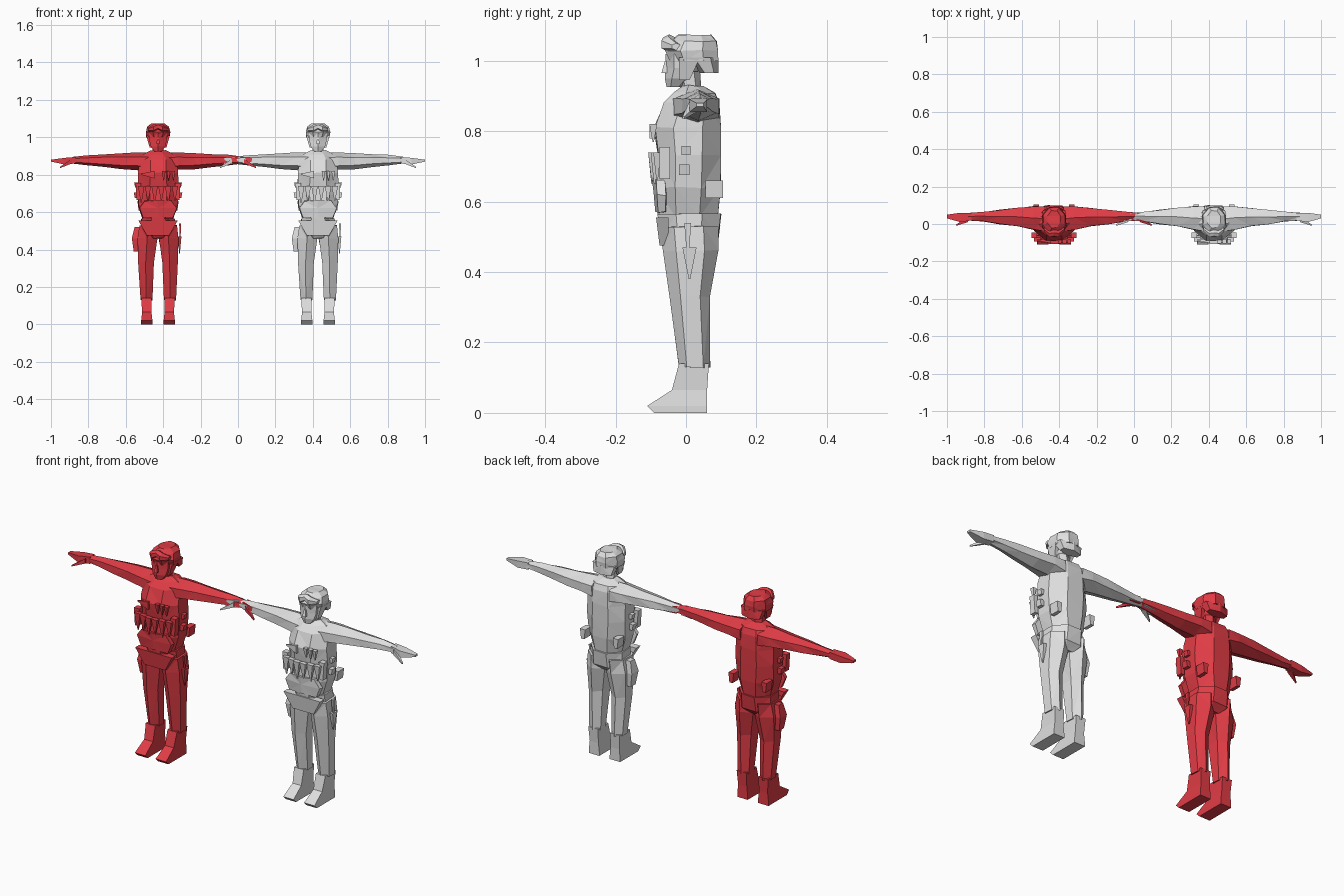
import bpy, bmesh, math, random
from mathutils import Vector

cube = bpy.data.objects.get("Cube")
if cube:
    bpy.data.objects.remove(cube, do_unlink=True)

CM = 0.01          # all part sizes below are in hundredths of a unit
SPACING = 0.4275   # each figure stands this far from the centre


def make_material(name, colour):
    mat = bpy.data.materials.new(name)
    mat.use_nodes = True
    mat.diffuse_color = colour
    mat.node_tree.nodes["Principled BSDF"].inputs["Base Color"].default_value = colour
    return mat


def place(axis, along, a, b):
    """Turn a distance along the axis and two cross coordinates into a point."""
    if axis == "X":
        return Vector((along, a, b))
    if axis == "Y":
        return Vector((a, along, b))
    return Vector((a, b, along))


class Figure:
    def __init__(self, label, centre_x, material):
        self.label, self.centre_x, self.material = label, centre_x, material
        self.rng = random.Random(7)

    def loft(self, name, axis, rings, sides=6, side=1, rough=0.0):
        """Skin many-sided rings; a ring is (along, a_min, a_max, b_min, b_max)."""
        turn = math.pi / sides
        angles = [turn + 2 * turn * i for i in range(sides)]
        widest = max(abs(math.cos(t)) for t in angles)
        tallest = max(abs(math.sin(t)) for t in angles)
        bm = bmesh.new()
        loops = []
        for along, a0, a1, b0, b1 in rings:
            loop = []
            for t in angles:
                a = (a0 + a1) / 2 + (a1 - a0) / 2 * math.cos(t) / widest
                b = (b0 + b1) / 2 + (b1 - b0) / 2 * math.sin(t) / tallest
                p = place(axis, along, a, b)
                p += Vector([self.rng.uniform(-rough, rough) for _ in range(3)])
                p.x *= side
                loop.append(bm.verts.new(p * CM))
            loops.append(loop)
        for low, high in zip(loops, loops[1:]):
            for i in range(sides):
                j = (i + 1) % sides
                bm.faces.new((low[i], low[j], high[j], high[i]))
        bm.faces.new(loops[0])
        bm.faces.new(loops[-1])
        bmesh.ops.triangulate(bm, faces=bm.faces[:])
        bmesh.ops.recalc_face_normals(bm, faces=bm.faces[:])
        mesh = bpy.data.meshes.new(self.label + "_" + name)
        bm.to_mesh(mesh)
        bm.free()
        mesh.materials.append(self.material)
        obj = bpy.data.objects.new(mesh.name, mesh)
        obj.location.x = self.centre_x
        bpy.context.collection.objects.link(obj)
        return obj

    def spike(self, name, x, y, top, bottom, width, depth, lean=0):
        """Pointed flap hanging down from its wide top edge."""
        half, thick = width / 2, depth / 2
        self.loft(name, "Z", [
            (top, x - half, x + half, y - thick, y + thick),
            (bottom, x + lean - 0.2, x + lean + 0.2, y - 0.2, y + 0.2)], sides=4)

    def box(self, name, x, y, z, width, depth, height, side=1):
        """Tapered pouch centred on a point."""
        w, d = width / 2, depth / 2
        self.loft(name, "Z", [
            (z - height / 2, x - w * 0.6, x + w * 0.6, y - d, y + d),
            (z + height / 2, x - w, x + w, y - d, y + d)], sides=4, side=side)

    def build(self):
        # Torso, from waist to collar
        self.loft("torso", "Z", [
            (55.5, -8, 8, -8, 9), (64, -10.5, 10.5, -8.5, 10),
            (73, -11, 11, -8, 10), (81, -10.5, 10.5, -9, 10),
            (88, -10, 10, -6, 9.5), (91, -8, 8, -3.5, 8.5),
            (93, -4, 4, -1, 5)], sides=8, rough=0.3)
        # Hips with a flared front flap
        self.loft("pelvis", "Z", [
            (46, -5, 5, -5, 6), (49, -9.5, 9.5, -7, 9),
            (56.5, -9, 9, -8, 10)], sides=8, rough=0.2)
        self.loft("belt_flap", "Z", [
            (47.5, -6, 6, -7.5, -5), (55.5, -10.5, 10.5, -8.5, -5)], sides=4)

        for word, s in (("left", 1), ("right", -1)):
            # Trousers, boots
            self.loft(word + "_leg", "Z", [
                (13, 3, 9.5, -2, 7), (33, 2.5, 10.5, -4.5, 6.5),
                (46, 0.5, 11, -6.5, 9), (53, 1, 10, -7.5, 9.5)],
                side=s, rough=0.3)
            self.loft(word + "_boot", "Z", [
                (0, 3, 9, -9, 6), (2, 3, 9, -11, 6),
                (6.5, 3.5, 8.5, -4, 6), (14, 3.5, 9, -2, 6.5)],
                sides=4, side=s)
            # Sleeve, hand, thumb
            self.loft(word + "_arm", "X", [
                (5, -4, 9.5, 81, 92), (11, -3, 9.5, 82.5, 91.8),
                (20, -1, 8.5, 83, 91.5), (29, 0, 7.5, 84, 91),
                (38, 1.5, 6.5, 85, 90.5), (46, 2, 6, 86, 89.5)],
                side=s, rough=0.2)
            self.loft(word + "_hand", "X", [
                (44, 2, 6, 86, 89.5), (50, 1, 6, 85.5, 89),
                (57.25, 3, 5, 87, 88)], sides=4, side=s)
            self.loft(word + "_thumb", "X", [
                (46, 1, 4, 86, 88.5), (52.5, -1, -0.4, 83.5, 84.2)],
                sides=4, side=s)
            # Side pouches and ear flap
            self.box(word + "_upper_pouch", 11.5, 0, 74.5, 2.5, 2.5, 2.5, s)
            self.box(word + "_middle_pouch", 11.5, -0.5, 69, 3, 3, 3, s)
            self.box(word + "_rear_pouch", 9.5, 8, 63.5, 3, 5, 5, s)
            self.box(word + "_front_pouch", 10.5, -6, 71, 3, 3, 9, s)
            self.loft(word + "_ear_flap", "Z", [
                (94.5, 3.5, 4.5, -2, 1), (101, 4, 6.3, -2, 4)],
                sides=4, side=s)

        # Belly: a row of pointed ammunition flaps
        for i in range(6):
            x = -9 + i * 3.6
            y = -10 + abs(x) * 0.2
            self.spike("belly_flap", x, y, 74, 65 + i % 2, 3.4, 2.2)
        self.loft("belly_pack", "Z", [
            (57, -8, 8, -8.5, -5), (62, -10, 10, -9, -5),
            (66, -7, 7, -9.5, -5)], sides=6, rough=0.3)
        # Chest: narrow flaps on the left, a sideways flap on the right
        for i in range(3):
            self.spike("chest_flap", 3 + i * 2.6, -9.3, 82, 77, 2, 2.2)
        self.loft("chest_side_flap", "X", [
            (-9, -8.8, -8.4, 80, 80.6), (-2, -10.3, -8, 78, 82)], sides=4)

        # Thigh gear
        self.loft("holster", "Z", [
            (39, -13, -10, -1, 3), (46, -14, -9.5, -2, 3.5),
            (52, -12.5, -10, -1, 2.5)], sides=4)
        self.spike("left_thigh_strap", 11.5, 1, 47, 38, 2, 4)
        self.spike("left_knife", 11.8, 0.5, 54, 44, 1, 2)

        # Head
        self.loft("neck", "Z", [(90, -3, 3, -1, 4.5), (97, -3, 3, -3, 4)])
        self.loft("face", "Z", [
            (92.5, -2, 2, -5.5, -1), (95, -3.8, 3.8, -6, 2),
            (98, -4.6, 4.6, -5.8, 4), (102, -4.8, 4.8, -5.8, 4)])
        self.loft("nose", "Z", [
            (96.5, -0.9, 0.9, -7, -5), (100, -0.4, 0.4, -6, -5)], sides=4)
        self.loft("helmet", "Z", [
            (100, -6.2, 6.2, -4.5, 9), (103, -6.5, 6.5, -6, 9),
            (105.5, -5.8, 5.8, -4.5, 8.7), (107.3, -3.5, 3.5, -2, 7)],
            sides=8, rough=0.2)
        self.loft("helmet_neck_guard", "Z", [
            (96.5, -5, 5, 4, 9.3), (101, -6.2, 6.2, 0, 9.2)], sides=6)
        self.loft("goggles", "X", [
            (-5.5, -4, -1.5, 103, 105), (-2.5, -7, -3, 102.5, 106.8),
            (0, -6.5, -3, 104, 107.5), (2.5, -7, -3, 102.5, 106.8),
            (5.5, -4, -1.5, 103, 105)], sides=6)


red = make_material("figure_red", (0.75, 0.045, 0.06, 1))
grey = make_material("figure_light_grey", (0.74, 0.74, 0.74, 1))
Figure("red", -SPACING, red).build()
Figure("grey", SPACING, grey).build()
